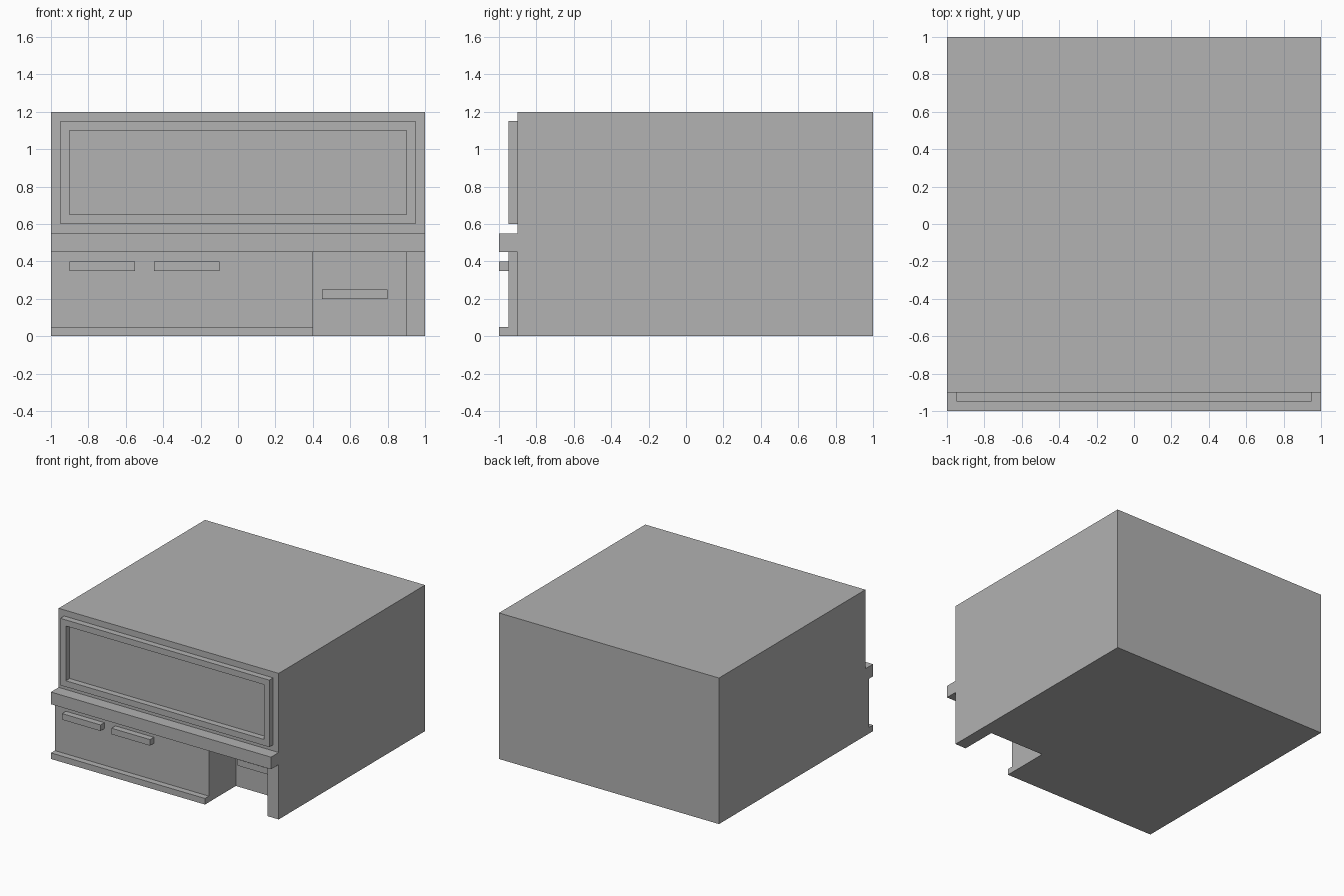
import bpy

cube = bpy.data.objects.get("Cube")
if cube:
    bpy.data.objects.remove(cube, do_unlink=True)

grey = bpy.data.materials.new("plain_grey")
grey.use_nodes = True
colour = (0.445, 0.445, 0.445, 1)
grey.diffuse_color = colour
grey.node_tree.nodes["Principled BSDF"].inputs["Base Color"].default_value = colour


def box(name, x, y, z):
    """Box from (min, max) pairs on each axis."""
    bpy.ops.mesh.primitive_cube_add(size=1)
    ob = bpy.context.object
    ob.name = name
    for vert in ob.data.vertices:
        vert.co = [lo + (c + 0.5) * (hi - lo)
                   for c, (lo, hi) in zip(vert.co, (x, y, z))]
    ob.data.materials.append(grey)
    return ob


def cut(ob, x, y, z):
    """Remove a box-shaped volume from an object."""
    cutter = box("cutter", x, y, z)
    cutter.hide_render = True
    mod = ob.modifiers.new("cut", "BOOLEAN")
    mod.operation = "DIFFERENCE"
    mod.solver = "EXACT"
    mod.object = cutter
    bpy.context.view_layer.objects.active = ob
    bpy.ops.object.modifier_apply(modifier=mod.name)
    bpy.data.objects.remove(cutter, do_unlink=True)


# Main block with the alcove open to the front and the floor
body = box("body", (-1, 1), (-0.9, 1), (0, 1.2))
cut(body, (0.4, 0.9), (-1.2, -0.6), (-0.2, 0.45))

# Raised window frame on the upper front
frame = box("window_frame", (-0.95, 0.95), (-0.95, -0.9), (0.6, 1.15))
cut(frame, (-0.9, 0.9), (-1.2, -0.7), (0.65, 1.1))

# Full-width ledge, lower front panel and its plinth
box("ledge", (-1, 1), (-1, -0.9), (0.45, 0.55))
box("front_panel", (-1, 0.4), (-0.95, -0.9), (0, 0.45))
box("plinth", (-1, 0.4), (-1, -0.95), (0, 0.05))

# Handles: two on the panel, one on the alcove's back wall
for name, left, front, bottom in (
    ("outer_handle", -0.9, -1, 0.35),
    ("inner_handle", -0.45, -1, 0.35),
    ("alcove_handle", 0.45, -0.65, 0.2),
):
    box(name, (left, left + 0.35), (front, front + 0.05), (bottom, bottom + 0.05))
